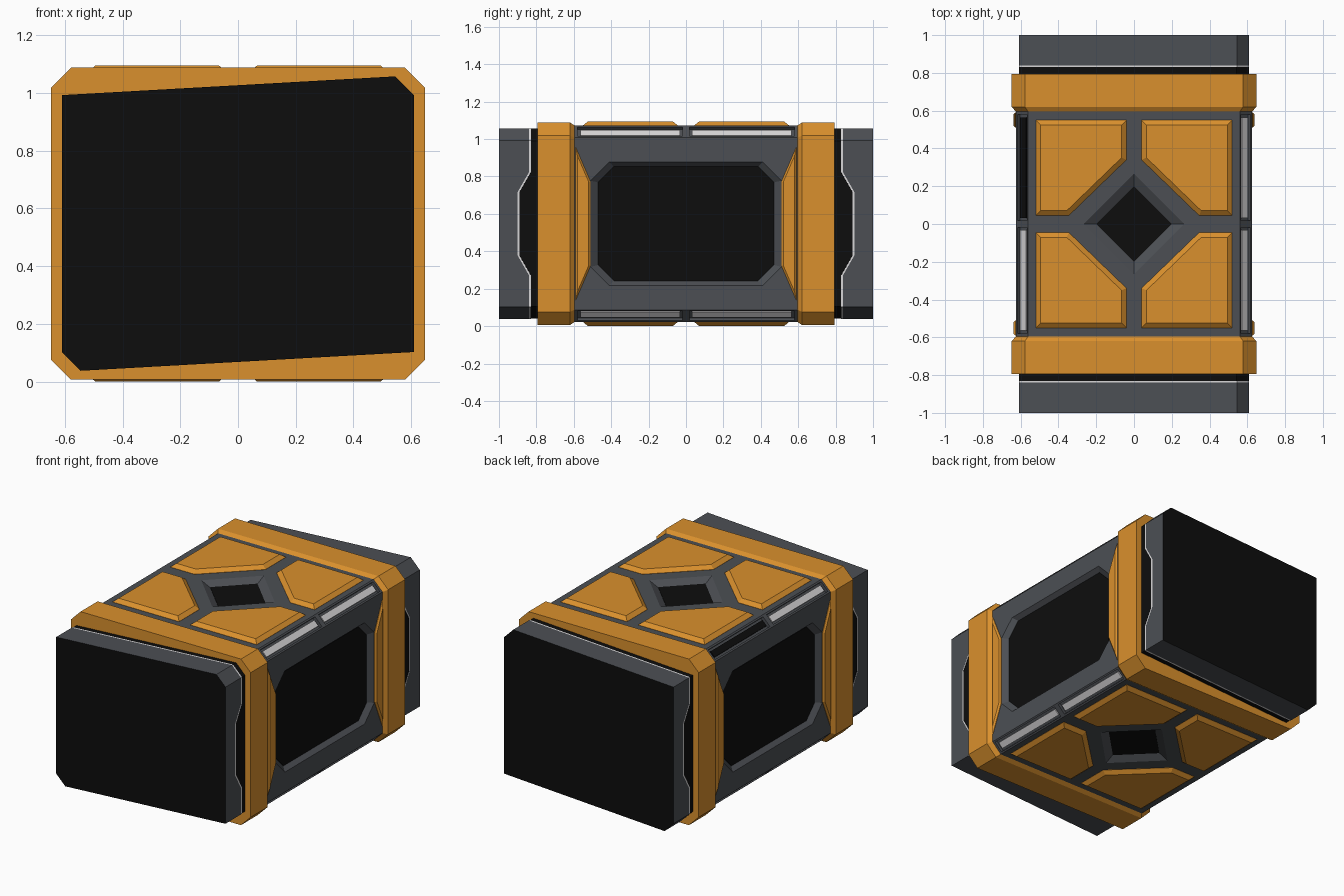
import bpy, bmesh, math
from mathutils import Vector

if "Cube" in bpy.data.objects:
    bpy.data.objects.remove(bpy.data.objects["Cube"])

CZ = 0.5475  # height of the crate's centre line; all z below are relative to it


def material(name, rgb):
    m = bpy.data.materials.new(name)
    m.diffuse_color = (*rgb, 1)
    m.use_nodes = True
    m.node_tree.nodes["Principled BSDF"].inputs["Base Color"].default_value = m.diffuse_color
    return m


ORANGE = material("orange paint", (0.70, 0.28, 0.026))
GREY = material("dark grey metal", (0.072, 0.078, 0.088))
BLACK = material("black", (0.004, 0.004, 0.004))
LIGHT = material("pale grey", (0.68, 0.67, 0.68))


def make(name, parts, mats, rule=None):
    """Each part is a list of matching loops, skinned in order and capped at both ends."""
    bm = bmesh.new()
    for loops in parts:
        rows = [[bm.verts.new((p[0], p[1], p[2] + CZ)) for p in lp] for lp in loops]
        n = len(rows[0])
        faces = [bm.faces.new(rows[0]), bm.faces.new(rows[-1])]
        for k in range(len(rows) - 1):
            for i in range(n):
                j = (i + 1) % n
                f = bm.faces.new((rows[k][i], rows[k][j], rows[k + 1][j], rows[k + 1][i]))
                if rule:
                    f.material_index = rule[k]
                faces.append(f)
    bmesh.ops.recalc_face_normals(bm, faces=bm.faces[:])
    me = bpy.data.meshes.new(name)
    bm.to_mesh(me)
    bm.free()
    for m in mats:
        me.materials.append(m)
    ob = bpy.data.objects.new(name, me)
    bpy.context.collection.objects.link(ob)
    return ob


def octagon(w, h, c):
    return [(w, c - h), (w, h - c), (w - c, h), (c - w, h),
            (-w, h - c), (-w, c - h), (c - w, -h), (w - c, -h)]


def inset(poly, d):
    """Shrink a convex polygon by distance d."""
    n = len(poly)
    pts = [Vector(p) for p in poly]
    mid = sum(pts, Vector((0, 0))) / n
    lines = []
    for i in range(n):
        a, e = pts[i], (pts[(i + 1) % n] - pts[i]).normalized()
        nrm = Vector((-e.y, e.x))
        if nrm.dot(mid - a) < 0:
            nrm = -nrm
        lines.append((a + nrm * d, e))
    out = []
    for i in range(n):
        (a, e), (b, f) = lines[i - 1], lines[i]
        t = (b - a).cross(f) / e.cross(f)
        out.append(tuple(a + e * t))
    return out


def on_y(poly, y): return [(a, y, b) for a, b in poly]
def on_x(poly, x): return [(x, a, b) for a, b in poly]
def on_z(poly, z): return [(a, b, z) for a, b in poly]


def edge_box(sx, sz, sy, y0, y1, half, d0, d1):
    """Box lying along a 45 degree long edge, d = height above the chamfer."""
    mx, mz, r = 0.5925, 0.4925, math.sqrt(0.5)
    sec = [(-half, d0), (half, d0), (half, d1), (-half, d1)]
    return [[(sx * (mx + (t + d) * r), sy * y, sz * (mz + (d - t) * r)) for t, d in sec]
            for y in (y0, y1)]


S = (-1, 1)

# Body with tapered recesses cut in the sides, top, bottom and long edges
body = make("body", [[on_y(octagon(0.625, 0.525, 0.065), y) for y in (-0.62, 0.62)]], [GREY])
side_out, side_in = octagon(0.51, 0.33, 0.10), octagon(0.47, 0.306, 0.085)
dia_out = [(0.265, 0), (0, 0.265), (-0.265, 0), (0, -0.265)]
dia_in = [(a * 0.2 / 0.265, b * 0.2 / 0.265) for a, b in dia_out]
cuts = []
for s in S:
    cuts.append([on_x(side_out, s * 0.70), on_x(side_out, s * 0.625), on_x(side_in, s * 0.595)])
    cuts.append([on_z(dia_out, s * 0.60), on_z(dia_out, s * 0.525), on_z(dia_in, s * 0.495)])
    for t in S:
        for u in S:
            cuts.append(edge_box(s, t, u, 0.018, 0.58, 0.035, -0.02, 0.05))
cutter = make("recess_cutter", cuts, [GREY])
cutter.hide_render = True
mod = body.modifiers.new("recesses", 'BOOLEAN')
mod.operation, mod.solver, mod.object = 'DIFFERENCE', 'EXACT', cutter
bpy.context.view_layer.update()
cut_mesh = bpy.data.meshes.new_from_object(
    body.evaluated_get(bpy.context.evaluated_depsgraph_get()))
body.modifiers.clear()
body.data = cut_mesh
bpy.data.objects.remove(cutter)

# Black plates on the recess floors
make("side_windows", [[on_x(side_in, s * 0.594), on_x(side_in, s * 0.598)] for s in S], [BLACK])
make("diamond_plates", [[on_z(dia_in, s * 0.494), on_z(dia_in, s * 0.498)] for s in S], [BLACK])

# Pale strips in the edge slots; the back left upper one is dark
strips, dark = [], []
for s in S:
    for t in S:
        for u in S:
            box = edge_box(s, t, u, 0.032, 0.565, 0.021, -0.021, -0.007)
            (dark if (s, t, u) == (-1, 1, 1) else strips).append(box)
make("light_strips", strips, [LIGHT])
make("dark_strip", dark, [BLACK])

# Raised orange panels around the diamonds, top and bottom
corner = [(0.04, 0.34), (0.345, 0.045), (0.52, 0.045), (0.52, 0.55), (0.04, 0.55)]
panels = []
for s in S:
    for t in S:
        for u in S:
            base = [(s * a, t * b) for a, b in corner]
            panels.append([on_z(base, u * 0.52), on_z(base, u * 0.526),
                           on_z(inset(base, 0.026), u * 0.5475)])
make("orange_panels", panels, [ORANGE])

# Orange bands around both ends of the body
ring = octagon(0.648, 0.541, 0.07)
make("orange_bands", [[on_y(octagon(0.625, 0.525, 0.065), s * 0.595), on_y(ring, s * 0.62),
                       on_y(ring, s * 0.795)] for s in S], [ORANGE])

# Tapered orange trims on the sides, beside the windows
trim = [(0.59, 0.41), (0.51, 0.225), (0.51, -0.225), (0.59, -0.41)]
trims = []
for s in S:
    for t in S:
        base = [(t * a, b) for a, b in trim]
        trims.append([on_x(base, s * 0.61), on_x(base, s * 0.628),
                      on_x(inset(base, 0.010), s * 0.638)])
make("side_trims", trims, [ORANGE])

# End caps: grey shell with a notched pale rim over a black core, black end face
half = [(0.61, -0.445, 0.84), (0.61, -0.275, 0.84), (0.61, -0.17, 0.90),
        (0.61, 0.17, 0.90), (0.61, 0.275, 0.84), (0.61, 0.445, 0.84), (0.545, 0.51, 0.84)]
outline = [(-0.545, -0.51, 0.84)]
outline = half + [(-a, -b, y) for a, b, y in half]
caps = []
for s in S:
    caps.append([[(a, s * 1.0, b) for a, b, y in outline],
                 [(a, s * y, b) for a, b, y in outline],
                 [(a, s * (y - 0.010), b) for a, b, y in outline],
                 [(a * 0.996, s * (y - 0.010), b * 0.996) for a, b, y in outline],
                 [(a * 0.996, s * 0.78, b * 0.996) for a, b, y in outline]])
cap = make("end_caps", caps, [GREY, LIGHT, BLACK], rule=[0, 1, 2, 2])
for f in cap.data.polygons:
    if abs(f.normal.y) > 0.99 and abs(f.center.y) > 0.95:
        f.material_index = 2
